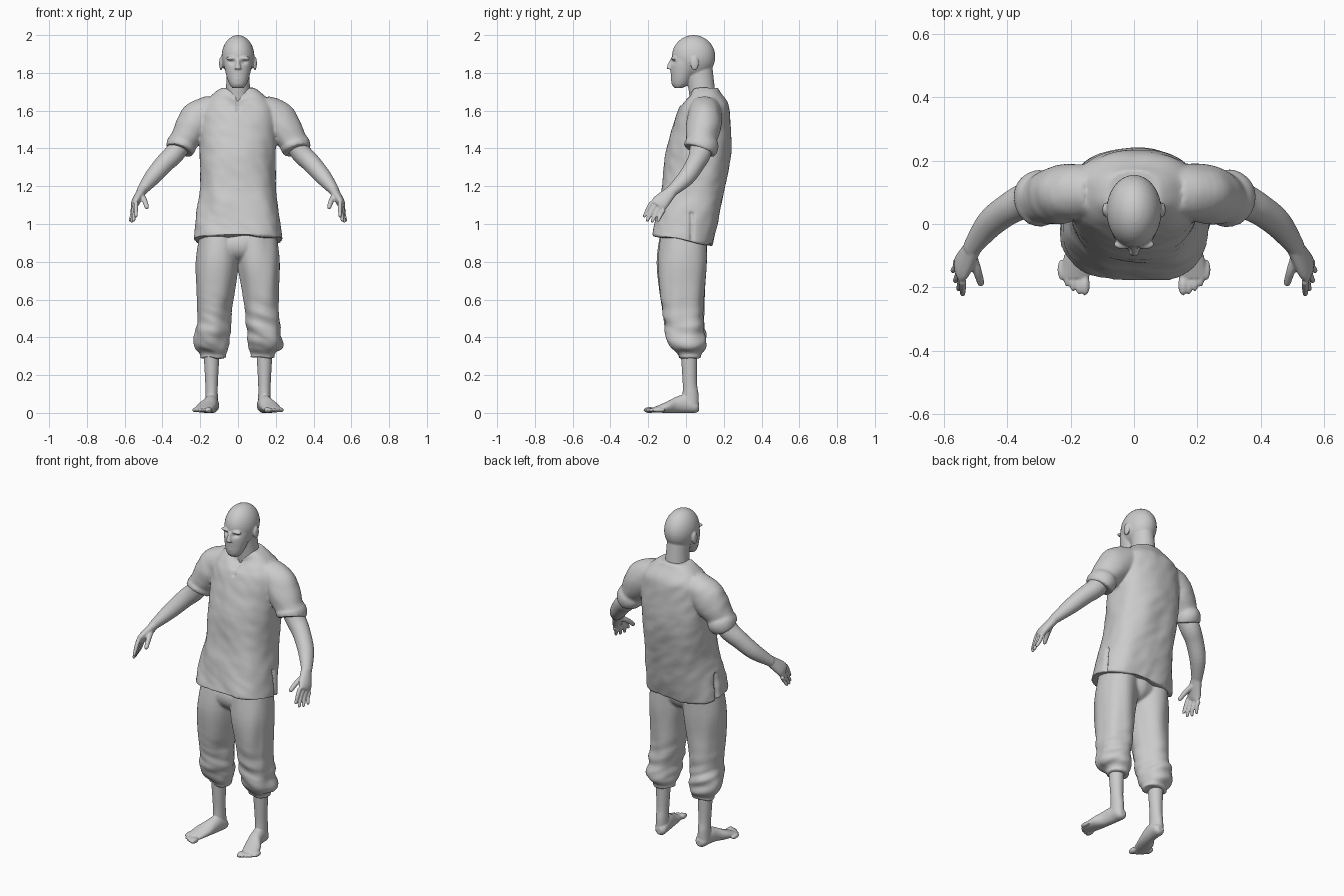
import bpy, bmesh, math
from mathutils import Vector, Matrix, noise

cube = bpy.data.objects.get("Cube")
if cube:
    bpy.data.objects.remove(cube, do_unlink=True)

GREY = (.6, .6, .6, 1)
UP, FORWARD, BACK = Vector((0, 0, 1)), Vector((0, -1, 0)), Vector((0, 1, 0))

clay = bpy.data.materials.new("clay_grey")
clay.use_nodes = True
clay.diffuse_color = GREY
clay.node_tree.nodes["Principled BSDF"].inputs["Base Color"].default_value = GREY


def catmull_rom(before, start, end, after, t):
    leave, arrive = (end - before) / 2, (after - start) / 2
    gap = end - start
    curve = 3 * gap - 2 * leave - arrive
    twist = leave + arrive - 2 * gap
    return start + t * (leave + t * (curve + t * twist))


def resample(stations, steps=5):
    """Smooth curve through the stations."""
    padded = [stations[0], *stations, stations[-1]]
    smooth_path = []
    for before, start, end, after in zip(padded, padded[1:], padded[2:], padded[3:]):
        for step in range(steps):
            smooth_path.append([catmull_rom(*values, step / steps)
                                for values in zip(before, start, end, after)])
    return smooth_path + [list(stations[-1])]


def loft(bm, stations, axis=None, reference=BACK, power=2, sides=40):
    """Skin elliptical rings (x, y, z, width radius, depth radius) along a path."""
    path = resample(stations)
    rings = []
    for i, (x, y, z, wide, deep) in enumerate(path):
        ahead, behind = path[min(i + 1, len(path) - 1)], path[max(i - 1, 0)]
        tangent = axis or (Vector(ahead[:3]) - Vector(behind[:3])).normalized()
        v = (reference - tangent * tangent.dot(reference)).normalized()
        u = v.cross(tangent)
        ring = []
        for k in range(sides):
            angle = math.tau * k / sides
            c, s = [math.copysign(abs(value) ** (2 / power), value)
                    for value in (math.cos(angle), math.sin(angle))]
            ring.append(bm.verts.new(Vector((x, y, z)) + u * wide * c + v * deep * s))
        rings.append(ring)
    for lower, upper in zip(rings, rings[1:]):
        for k in range(sides):
            bm.faces.new((lower[k - 1], lower[k], upper[k], upper[k - 1]))
    bm.faces.new(rings[0][::-1])
    bm.faces.new(rings[-1])


def ball(bm, centre, radii):
    matrix = Matrix.Translation(centre) @ Matrix.Diagonal((*radii, 1))
    bmesh.ops.create_uvsphere(bm, u_segments=32, v_segments=20, radius=1, matrix=matrix)


def mirror_x(verts):
    for vert in verts:
        vert.co.x *= -1


def add_mirror(bm):
    originals = bm.verts[:] + bm.edges[:] + bm.faces[:]
    copies = bmesh.ops.duplicate(bm, geom=originals)["geom"]
    mirror_x([item for item in copies if isinstance(item, bmesh.types.BMVert)])


def finish(name, source, voxel, sculpt=None, flip=False):
    """Fuse the volumes into one skin, soften it, then sculpt it."""
    bm = source.copy()
    if flip:
        mirror_x(bm.verts)
    bmesh.ops.recalc_face_normals(bm, faces=bm.faces)
    mesh = bpy.data.meshes.new(name)
    bm.to_mesh(mesh)
    bm.free()
    obj = bpy.data.objects.new(name, mesh)
    bpy.context.collection.objects.link(obj)
    fuse = obj.modifiers.new("fuse", "REMESH")
    fuse.mode, fuse.voxel_size = "VOXEL", voxel
    soften = obj.modifiers.new("soften", "SMOOTH")
    soften.iterations = 2
    graph = bpy.context.evaluated_depsgraph_get()
    graph.update()
    skin = bpy.data.meshes.new_from_object(obj.evaluated_get(graph))
    obj.modifiers.clear()
    obj.data = skin
    if sculpt:
        moved = [sculpt(vert.co.copy(), vert.normal.copy()) for vert in skin.vertices]
        for vert, position in zip(skin.vertices, moved):
            vert.co = position
    skin.materials.clear()
    skin.materials.append(clay)
    skin.polygons.foreach_set("use_smooth", [True] * len(skin.polygons))
    skin.update()


def bump(distance, width):
    return math.exp(-(distance / width) ** 2)


def clamp(value):
    return max(0, min(1, value))


# Head: skull, jaw, neck and features
bm = bmesh.new()
ball(bm, (0, .04, 1.885), (.087, .115, .115))
loft(bm, [(0, -.04, 1.72, .03, .02), (0, -.03, 1.74, .045, .045),
          (0, -.02, 1.78, .06, .06), (0, 0, 1.85, .075, .08),
          (0, .02, 1.93, .075, .08)], axis=UP)
loft(bm, [(0, .1, 1.6, .085, .07), (0, .085, 1.7, .065, .07),
          (0, .07, 1.83, .06, .07)], axis=UP)
loft(bm, [(0, -.07, 1.875, .01, .01), (0, -.085, 1.85, .01, .01),
          (0, -.09, 1.82, .018, .014)], axis=-UP)
for lip_height in (1.768, 1.782):
    ball(bm, (0, -.071, lip_height), (.022, .01, .006))
for side in (-1, 1):
    ball(bm, (side * .034, -.064, 1.877), (.03, .016, .01))
    ball(bm, (side * .09, .045, 1.85), (.01, .022, .036))


def carve_eye_sockets(co, normal):
    if co.y < 0:
        co.y += .012 * bump(abs(co.x) - .032, .016) * bump(co.z - 1.857, .01)
    return co


finish("head", bm, .005, carve_eye_sockets)

# Shirt: torso and short sleeves with rolled cuffs
bm = bmesh.new()
loft(bm, [(.12, .1, 1.61, .08, .085), (.2, .1, 1.56, .1, .09), (.25, .09, 1.5, .09, .09),
          (.29, .08, 1.44, .075, .08), (.3, .08, 1.42, .08, .09), (.31, .07, 1.39, .075, .085)])
add_mirror(bm)
loft(bm, [(0, -.02, .91, .24, .16), (0, .02, 1.1, .21, .17), (0, .04, 1.2, .2, .17),
          (0, .07, 1.4, .2, .17), (0, .09, 1.58, .2, .14), (0, .1, 1.64, .18, .12),
          (0, .1, 1.69, .13, .085), (0, .095, 1.72, .085, .075)],
     axis=UP, power=2.4, sides=64)


def drape_shirt(co, normal):
    x, y, z = co
    looseness = .4 + clamp(3 - 2 * z)
    folds = noise.noise(Vector((x * 9 + z * 3, y * 9, z * 4)))
    wrinkles = noise.noise(Vector((x * 14, y * 14, z * 18 + x * 9)))
    co += normal * (.009 * folds * looseness + .003 * wrinkles)
    # side vents
    if z < 1.06 and abs(x) > .15:
        co.x -= math.copysign(.014 * bump(y - .03, .01), x)
    # neck opening
    if z > 1.59:
        front = clamp((.06 - y) / .04)
        co.y += .014 * front * bump(x, .007)
        co.z -= .04 * front * bump(x, .06) * clamp((z - 1.62) / .08)
    # hem drops towards the back
    co.z -= .18 * y * clamp((1.05 - z) / .14)
    return co


finish("shirt", bm, .008, drape_shirt)

# Trousers: two gathered legs and a seat
bm = bmesh.new()
loft(bm, [(.1, -.01, .96, .1, .12), (.11, -.02, .8, .11, .13), (.12, -.02, .65, .1, .12),
          (.13, -.01, .5, .09, .105), (.14, 0, .4, .093, .104), (.14, .015, .345, .09, .09),
          (.13, .02, .31, .068, .06), (.13, .02, .29, .071, .061)], axis=UP)
add_mirror(bm)
ball(bm, (0, -.015, .89), (.19, .12, .1))


def crease_trousers(co, normal):
    x, y, z = co
    long_folds = noise.noise(Vector((x * 13, y * 13, z * 3)))
    bunches = noise.noise(Vector((x * 7, y * 7, z * 20 + x * 8)))
    return co + normal * (.01 * long_folds + .014 * bunches * bump(z - .42, .13))


finish("trousers", bm, .008, crease_trousers)

# Arms: forearm, palm, fingers and thumb
bm = bmesh.new()
loft(bm, [(.28, .085, 1.46, .055, .06), (.335, .075, 1.375, .054, .058),
          (.39, .05, 1.32, .05, .05), (.455, 0, 1.245, .043, .045), (.515, -.08, 1.17, .025, .03)])
loft(bm, [(.505, -.07, 1.18, .025, .03), (.54, -.13, 1.12, .023, .045),
          (.55, -.15, 1.095, .016, .042)])


def digit(bm, base, middle, tip, radius):
    stations = [(*point, radius * taper, radius * taper)
                for point, taper in ((base, 1.2), (middle, 1.1), (tip, .9))]
    loft(bm, stations, sides=16)
    ball(bm, tip, [radius * .9] * 3)


index_knuckle, little_knuckle = Vector((.54, -.18, 1.115)), Vector((.56, -.117, 1.075))
for i, length in enumerate((.08, .09, .08, .06)):
    base = index_knuckle.lerp(little_knuckle, i / 3)
    middle = base + Vector((0, -.25, -.4)) * length
    tip = base + Vector((.06 * i, -.5, -.9)) * length
    digit(bm, base, middle, tip, .01)
digit(bm, (.51, -.1, 1.15), (.495, -.145, 1.125), (.483, -.185, 1.09), .013)
for side in ("left", "right"):
    finish(side + "_arm", bm, .005, flip=side == "right")

# Feet: shin, foot and toes
bm = bmesh.new()
loft(bm, [(.14, .015, .36, .045, .046), (.14, .02, .17, .034, .038),
          (.14, .024, .1, .033, .042), (.14, .024, .04, .034, .044)], axis=UP)
loft(bm, [(.135, .07, .03, .017, .018), (.135, .05, .034, .034, .034),
          (.14, 0, .048, .037, .048), (.15, -.05, .043, .04, .043),
          (.17, -.1, .03, .05, .03), (.187, -.17, .016, .045, .014)],
     axis=FORWARD, reference=UP)
for i in range(5):
    size = .012 if i else .016
    ball(bm, (.155 + .0185 * i, .003 * i * i - .192, .015), (size, .033, size))


def flatten_sole(co, normal):
    co.z = max(co.z, 0)
    return co


for side in ("left", "right"):
    finish(side + "_foot", bm, .005, flatten_sole, flip=side == "right")
